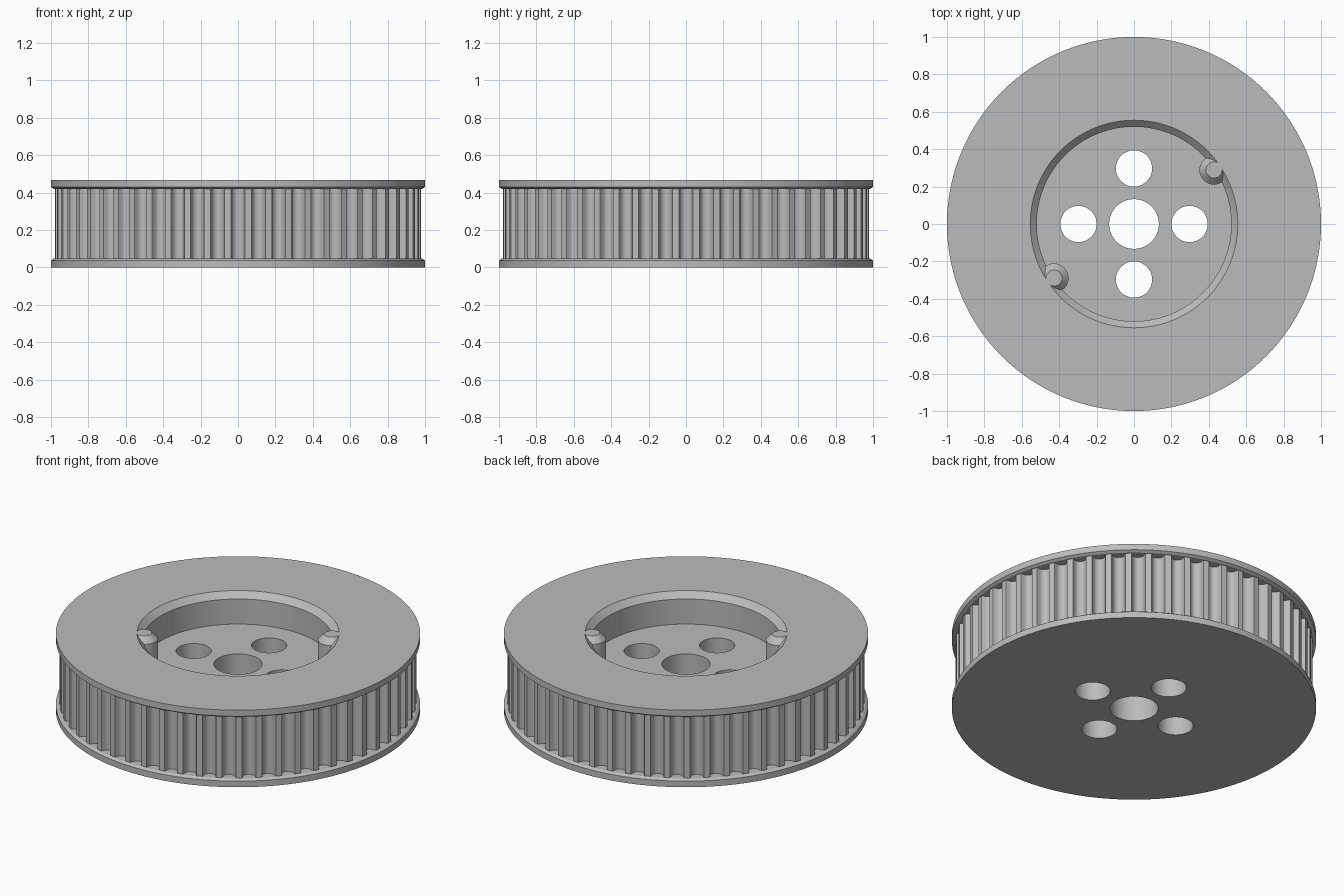
import bpy
import bmesh
from math import sin, cos, pi, tau
from mathutils import Matrix, Vector

HEIGHT = 0.467
FLOOR = 0.28        # pocket floor height
TEETH = 56
TIP = 0.979         # radius at the tooth tips

if "Cube" in bpy.data.objects:
    bpy.data.objects.remove(bpy.data.objects["Cube"], do_unlink=True)

metal = bpy.data.materials.new("grey metal")
metal.use_nodes = True
colour = (0.5, 0.5, 0.5, 1.0)
metal.diffuse_color = colour
metal.node_tree.nodes["Principled BSDF"].inputs["Base Color"].default_value = colour


def finish(bm, name):
    """Turn a bmesh into a scene object with the metal material."""
    bmesh.ops.recalc_face_normals(bm, faces=bm.faces[:])
    mesh = bpy.data.meshes.new(name)
    bm.to_mesh(mesh)
    bm.free()
    mesh.materials.append(metal)
    obj = bpy.data.objects.new(name, mesh)
    bpy.context.collection.objects.link(obj)
    return obj


def lathe(name, profile, steps, x=0.0, y=0.0):
    """Revolve a list of (radius, height) points around a vertical axis."""
    bm = bmesh.new()
    verts = [bm.verts.new((r, 0, z)) for r, z in profile]
    edges = [bm.edges.new(pair) for pair in zip(verts, verts[1:])]
    bmesh.ops.spin(bm, geom=verts + edges, cent=(0, 0, 0), axis=(0, 0, 1),
                   angle=tau, steps=steps, use_merge=False)
    bmesh.ops.remove_doubles(bm, verts=bm.verts[:], dist=1e-5)
    bmesh.ops.dissolve_limit(bm, angle_limit=0.002, verts=bm.verts[:], edges=bm.edges[:])
    bmesh.ops.translate(bm, verts=bm.verts[:], vec=(x, y, 0))
    return finish(bm, name)


def combine(target, tool, operation):
    """Apply a boolean and discard the tool object."""
    mod = target.modifiers.new("cut", "BOOLEAN")
    mod.operation = operation
    mod.solver = "EXACT"
    mod.object = tool
    graph = bpy.context.evaluated_depsgraph_get()
    result = bpy.data.meshes.new_from_object(target.evaluated_get(graph))
    target.modifiers.clear()
    target.data = result
    bpy.data.objects.remove(tool, do_unlink=True)


def toothed_ring():
    """Prism whose outline has round grooves between the belt teeth."""
    groove, depth, lip = 0.034, 0.012, 0.038
    section = [(-lip, TIP)]
    for i in range(11):
        phi = -pi / 2 + pi * i / 10
        section.append((groove * sin(phi), TIP - depth - groove * cos(phi)))
    section.append((lip, TIP))
    bm = bmesh.new()
    outline = []
    for k in range(TEETH):
        turn = Matrix.Rotation(tau * k / TEETH, 3, "Z")
        for t, r in section:
            a = t / TIP - pi / 2
            outline.append(bm.verts.new(turn @ Vector((r * cos(a), r * sin(a), 0.02))))
    base = bm.faces.new(outline)
    top = bmesh.ops.extrude_face_region(bm, geom=[base], use_keep_orig=True)["geom"]
    bmesh.ops.translate(bm, vec=(0, 0, 0.43),
                        verts=[v for v in top if isinstance(v, bmesh.types.BMVert)])
    return finish(bm, "toothed_ring")


# Spool with a chamfered flange at each end, plus the toothed rim
pulley = lathe("toothed_pulley", [
    (0, 0), (1, 0), (1, 0.037), (0.985, 0.047), (0.9, 0.047),
    (0.9, HEIGHT - 0.047), (0.985, HEIGHT - 0.047), (1, HEIGHT - 0.037),
    (1, HEIGHT), (0, HEIGHT)], 128)
combine(pulley, toothed_ring(), "UNION")

# Chamfered pocket, leaving two tapered locating posts in its wall
shoulder = HEIGHT - 0.035
pocket = lathe("pocket_cutter", [
    (0, FLOOR), (0.52, FLOOR), (0.52, shoulder), (0.59, shoulder + 0.07),
    (0, shoulder + 0.07)], 96)
for side in (1, -1):
    post = lathe("post_shape", [(0, FLOOR - 0.03), (0.078, FLOOR - 0.03),
                                (0.078, shoulder), (0, shoulder + 0.078)],
                 32, side * 0.428, side * 0.289)
    combine(pocket, post, "DIFFERENCE")
combine(pulley, pocket, "DIFFERENCE")

# Centre bore and four bolt holes
holes = [(0, 0, 0.133)]
holes += [(0.297 * cos(k * pi / 2), 0.297 * sin(k * pi / 2), 0.097) for k in range(4)]
for x, y, radius in holes:
    drill = lathe("drill", [(0, -0.1), (radius, -0.1), (radius, 0.4), (0, 0.4)], 48, x, y)
    combine(pulley, drill, "DIFFERENCE")

# Smooth the round walls, keep the machined edges crisp
bpy.ops.object.select_all(action="DESELECT")
pulley.select_set(True)
bpy.context.view_layer.objects.active = pulley
bpy.ops.object.shade_smooth_by_angle(angle=0.45)
